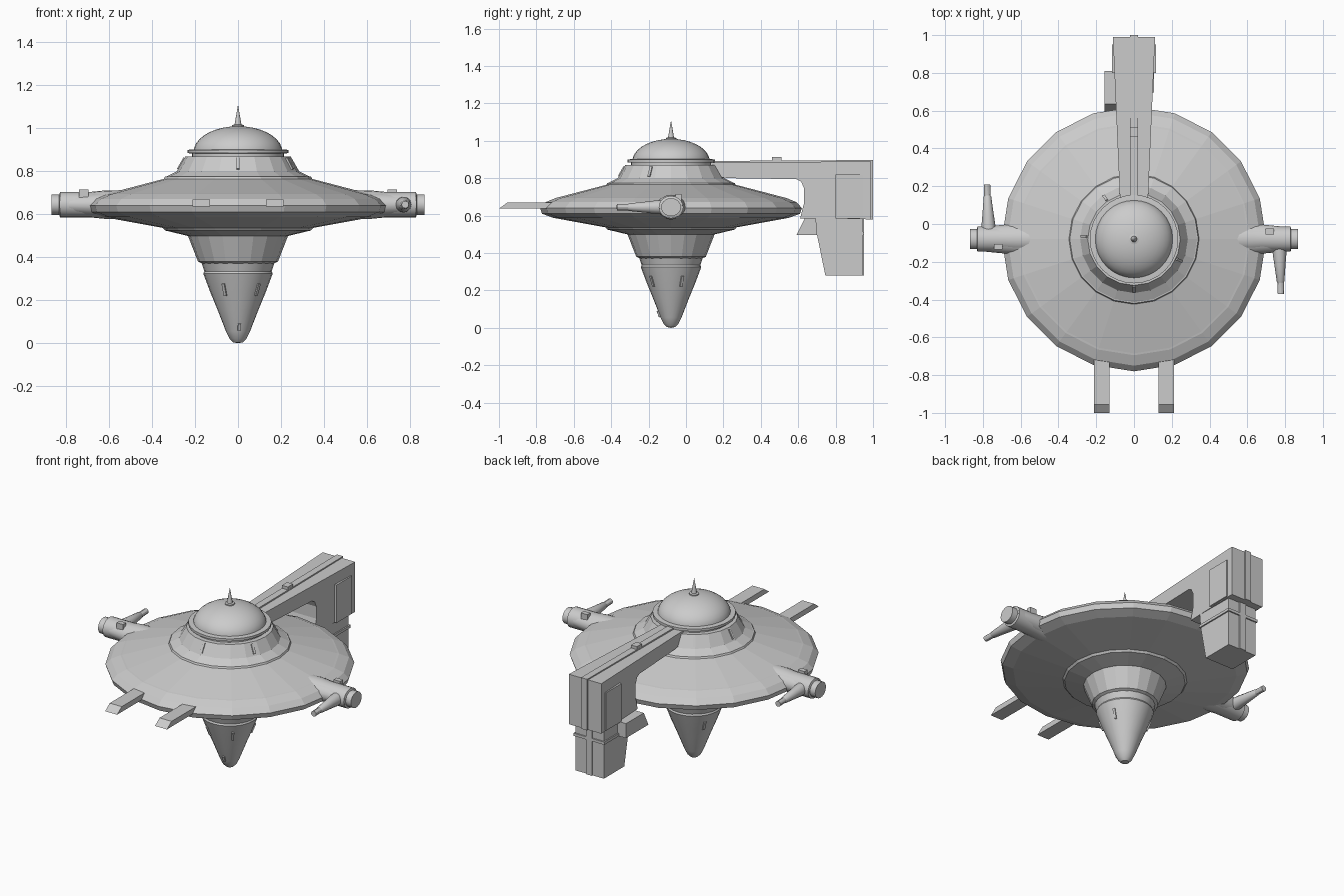
import bpy, bmesh, math
from mathutils import Matrix, Vector

if "Cube" in bpy.data.objects:
    bpy.data.objects.remove(bpy.data.objects["Cube"])

CY = -0.08  # y of the saucer axis


def finish(name, bm, matrix=None, smooth=None):
    if matrix:
        bmesh.ops.transform(bm, matrix=matrix, verts=bm.verts)
    bmesh.ops.recalc_face_normals(bm, faces=bm.faces)
    me = bpy.data.meshes.new(name)
    bm.to_mesh(me)
    bm.free()
    ob = bpy.data.objects.new(name, me)
    bpy.context.collection.objects.link(ob)
    if smooth:
        bpy.ops.object.select_all(action='DESELECT')
        ob.select_set(True)
        bpy.context.view_layer.objects.active = ob
        bpy.ops.object.shade_smooth_by_angle(angle=math.radians(smooth))
    return ob


def lathe(name, profile, sides, matrix=None, smooth=None):
    """Spin (radius, height) points round z; the open ends are capped."""
    bm = bmesh.new()
    rings = []
    for r, z in profile:
        if r == 0:
            rings.append([bm.verts.new((0, 0, z))])
        else:
            rings.append([bm.verts.new((r * math.sin(2 * math.pi * i / sides),
                                        -r * math.cos(2 * math.pi * i / sides), z))
                          for i in range(sides)])
    for a, b in zip(rings, rings[1:]):
        for i in range(sides):
            j = (i + 1) % sides
            quad = [a[i % len(a)], a[j % len(a)], b[j % len(b)], b[i % len(b)]]
            bm.faces.new(list(dict.fromkeys(quad)))
    for ring in (rings[0], rings[-1]):
        if len(ring) > 2:
            bm.faces.new(ring)
    return finish(name, bm, matrix or Matrix.Translation((0, CY, 0)), smooth)


def plate(name, outline, left, right):
    """Extrude a (y, z) outline across x; left and right are functions of y."""
    bm = bmesh.new()
    a = [bm.verts.new((left(y), y, z)) for y, z in outline]
    b = [bm.verts.new((right(y), y, z)) for y, z in outline]
    bm.faces.new(a)
    bm.faces.new(b[::-1])
    for i in range(len(a)):
        j = (i + 1) % len(a)
        bm.faces.new((a[i], b[i], b[j], a[j]))
    return finish(name, bm)


def box(name, lo, hi, matrix=None):
    lo, hi = Vector(lo), Vector(hi)
    bm = bmesh.new()
    m = Matrix.Translation((lo + hi) / 2) @ Matrix.Diagonal((*(hi - lo), 1))
    bmesh.ops.create_cube(bm, size=1, matrix=m)
    return finish(name, bm, matrix)


# Saucer hull with the sloped collar above
lathe("saucer_hull", [(0.235, 0.50), (0.34, 0.525), (0.35, 0.537), (0.63, 0.588), (0.69, 0.61),
                      (0.70, 0.64), (0.67, 0.672), (0.615, 0.695), (0.605, 0.697),
                      (0.345, 0.765), (0.34, 0.775)], 20)
lathe("upper_collar", [(0.34, 0.772), (0.285, 0.80), (0.245, 0.87)], 20)

# Dome, flange and spire
lathe("dome_flange", [(0.215, 0.865), (0.215, 0.883), (0.234, 0.885), (0.234, 0.90),
                      (0.20, 0.903)], 32, smooth=30)
dome = [(0.207 * math.cos(math.radians(a)), 0.89 + 0.12 * math.sin(math.radians(a)))
        for a in range(0, 90, 10)] + [(0, 1.01)]
lathe("dome", dome, 32, smooth=40)
lathe("spire", [(0.028, 1.0), (0.028, 1.015), (0.016, 1.018), (0.007, 1.07), (0, 1.11)],
      12, smooth=30)

# Lower cone
lathe("cone_upper", [(0.155, 0.365), (0.186, 0.38), (0.235, 0.505)], 20)
lathe("cone_lower", [(0, 0), (0.022, 0.004), (0.04, 0.022), (0.056, 0.055), (0.095, 0.155),
                     (0.13, 0.24), (0.162, 0.325), (0.157, 0.335), (0.172, 0.38)],
      24, smooth=30)


# Slats lying on the sloping sides: radius, height, length, tilt
def slat(name, angle, r, z, length, tilt):
    m = (Matrix.Translation((0, CY, 0)) @ Matrix.Rotation(math.radians(angle), 4, 'Z')
         @ Matrix.Translation((r, 0, z)) @ Matrix.Rotation(tilt, 4, 'Y'))
    box(name, (-0.007, -0.007, -length / 2), (0.007, 0.007, length / 2), m)


for a in (-90, -25, 125, 177):
    slat("collar_slat", a, 0.263, 0.835, 0.06, -0.52)
for a in (-118, -48, 25, 150):
    slat("cone_slat", a, 0.133, 0.25, 0.06, 0.37)
slat("tip_slat", -85, 0.064, 0.075, 0.035, 0.37)

# Side pods with guns; the second is the first turned half round the axis
for side, turn in (("right", 0), ("left", math.pi)):
    hub = Matrix.Translation((0, CY, 0.645)) @ Matrix.Rotation(turn, 4, 'Z')
    along_x = hub @ Matrix.Diagonal((1, 1.1, 1, 1)) @ Matrix.Rotation(math.pi / 2, 4, 'Y')
    lathe(side + "_pod", [(0.068, 0.50), (0.066, 0.62), (0.06, 0.68), (0.06, 0.828),
                          (0.048, 0.832), (0.048, 0.868)], 20, along_x, 30)
    flare = hub @ Matrix.Diagonal((1, 1.35, 1, 1)) @ Matrix.Rotation(math.pi / 2, 4, 'Y')
    lathe(side + "_pod_root", [(0.062, 0.50), (0.062, 0.61), (0.046, 0.83)], 20, flare, 30)
    gun = hub @ Matrix.Translation((0.768, 0, 0)) @ Matrix.Rotation(math.pi / 2, 4, 'X') \
        @ Matrix.Rotation(math.radians(2), 4, 'Y')
    lathe(side + "_gun", [(0.038, 0), (0.036, 0.08), (0.03, 0.13), (0.02, 0.225),
                          (0.017, 0.23), (0.017, 0.29)], 12, gun, 30)
    box(side + "_pod_hatch", (0.695, 0.025, 0.03), (0.74, 0.055, 0.07), hub)

# Front prongs with slanted tips
for s, side in ((1, "right"), (-1, "left")):
    plate(side + "_prong", [(-0.62, 0.637), (-1.0, 0.637), (-0.955, 0.67), (-0.62, 0.67)],
          lambda y: s * 0.13, lambda y: s * 0.212)


# Rear arm, widening backwards, dropping into the rear block
def half(y):
    return 0.075 + 0.037 * (y - 0.15) / 0.85


arm = [(0.13, 0.883), (0.13, 0.81), (0.24, 0.80), (0.59, 0.795), (0.615, 0.782), (0.632, 0.745),
       (0.632, 0.67), (0.61, 0.585), (0.99, 0.58), (0.99, 0.89)]
plate("rear_arm", arm, lambda y: -half(y), half)
plate("arm_ridge", [(0.14, 0.87), (0.14, 0.892), (1.0, 0.897), (1.0, 0.58), (0.97, 0.58), (0.97, 0.87)],
      lambda y: -0.021, lambda y: 0.021)
box("ridge_hatch", (-0.02, 0.46, 0.88), (0.02, 0.51, 0.912))

# Rear lower block with bands
plate("rear_lower_block", [(0.69, 0.60), (0.70, 0.50), (0.745, 0.28), (0.945, 0.28), (0.945, 0.60)],
      lambda y: -0.098, lambda y: 0.098)
plate("lower_ridge", [(0.93, 0.28), (0.953, 0.28), (0.953, 0.60), (0.93, 0.60)],
      lambda y: -0.021, lambda y: 0.021)
box("block_band", (-0.106, 0.695, 0.495), (0.106, 0.953, 0.512))
for s in (1, -1):
    xs = sorted((s * 0.09, s * 0.117))
    box("block_side_panel", (xs[0], 0.80, 0.585), (xs[1], 0.95, 0.82))

# Wedge fin on the left of the block
plate("block_fin", [(0.59, 0.495), (0.635, 0.585), (0.81, 0.585), (0.81, 0.495)],
      lambda y: -0.155, lambda y: -0.05)
